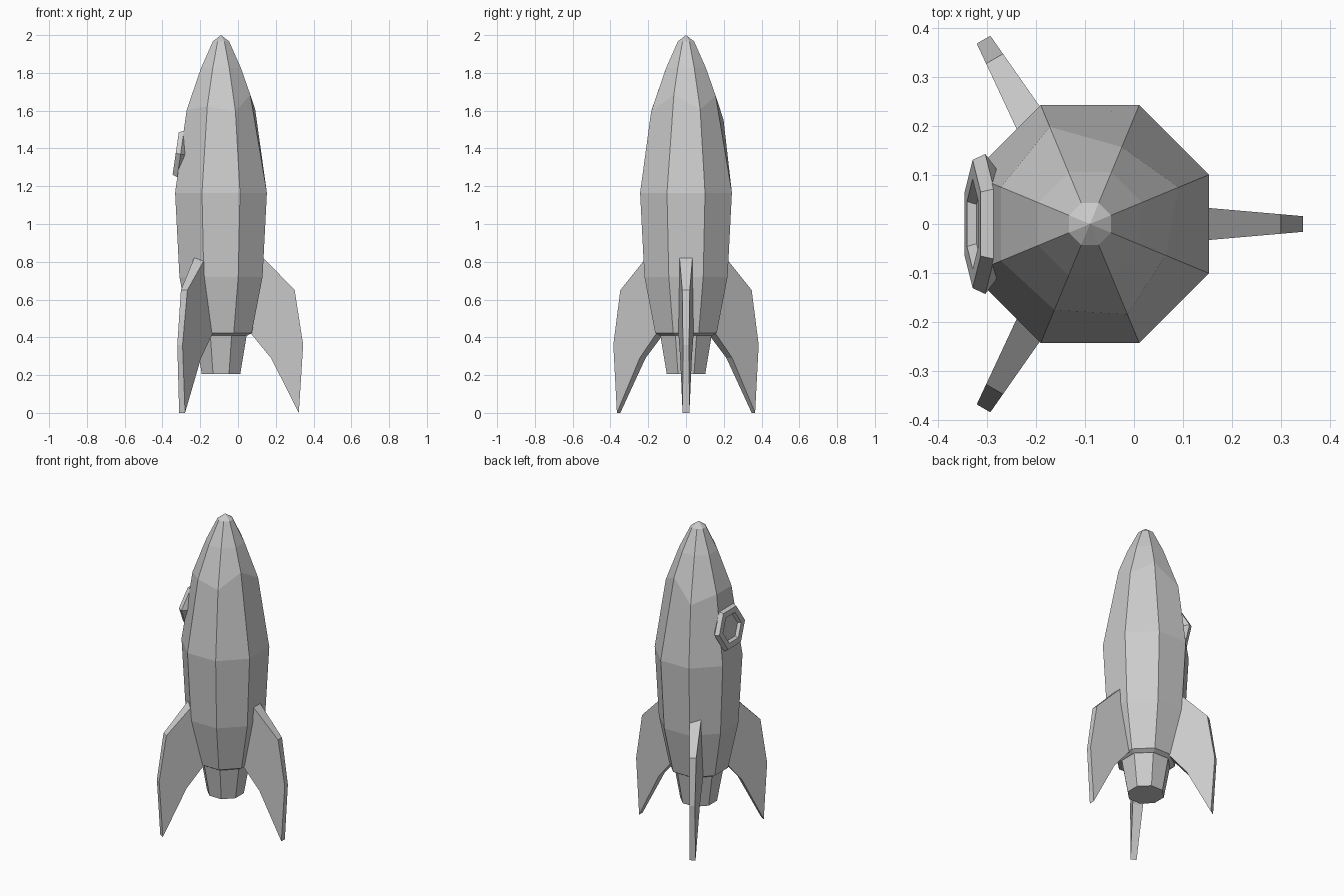
import bpy, bmesh
from math import sin, cos, radians, pi
from mathutils import Vector, Matrix

if "Cube" in bpy.data.objects:
    bpy.data.objects.remove(bpy.data.objects["Cube"])

AXIS_X = -0.09  # the hull axis sits left of the origin


def finish(name, bm, matrix):
    bmesh.ops.recalc_face_normals(bm, faces=bm.faces)
    mesh = bpy.data.meshes.new(name)
    bm.to_mesh(mesh)
    bm.free()
    obj = bpy.data.objects.new(name, mesh)
    obj.matrix_world = matrix
    bpy.context.collection.objects.link(obj)
    return obj


def loft(name, rings, matrix):
    """Bridge rings of points from one end to the other; one-point rings are tips."""
    bm = bmesh.new()
    rows = [[bm.verts.new(p) for p in ring] for ring in rings]
    for a, b in zip(rows, rows[1:]):
        n = max(len(a), len(b))
        for i in range(n):
            j = (i + 1) % n
            if len(a) == 1:
                bm.faces.new((a[0], b[i], b[j]))
            elif len(b) == 1:
                bm.faces.new((a[i], a[j], b[0]))
            else:
                bm.faces.new((a[i], a[j], b[j], b[i]))
    for row in (rows[0], rows[-1]):
        if len(row) > 2:
            bm.faces.new(row)
    return finish(name, bm, matrix)


def ring(sides, phase, r, z):
    """A polygon ring; r may be one radius or one per corner, likewise z."""
    if r == 0:
        return [(0, 0, z)]
    rs = r if isinstance(r, list) else [r] * sides
    zs = z if isinstance(z, list) else [z] * sides
    return [(rs[i] * cos(phase + 2 * pi * i / sides),
             rs[i] * sin(phase + 2 * pi * i / sides), zs[i]) for i in range(sides)]


# Hull: eight-sided, with an uneven ring of corners under the nose
to_axis = Matrix.Translation((AXIS_X, 0, 0))
corner = 1 / cos(pi / 8)
oct_ring = lambda r, z: ring(8, pi / 8, r * corner, z)
uneven_r = [0.196, 0.17, 0.215, 0.197, 0.197, 0.19, 0.2, 0.168]
uneven_z = [1.6 - (r - 0.198) * 2.8 for r in uneven_r]
hull = [oct_ring(0.14, 0.41), oct_ring(0.163, 0.424), oct_ring(0.22, 0.72),
        oct_ring(0.243, 1.165), ring(8, pi / 8, uneven_r, uneven_z),
        oct_ring(0.106, 1.825), oct_ring(0.043, 1.967), [(0, 0, 2.0)]]
loft("hull", hull, to_axis)

# Engine nozzle under the hull
loft("nozzle", [oct_ring(0.102, 0.205), oct_ring(0.136, 0.412)], to_axis)

# Three fins, thinner toward the outside: (distance from axis, height)
outline = [(0.14, 0.82), (0.225, 0.82), (0.39, 0.65), (0.435, 0.36),
           (0.412, 0.0), (0.265, 0.29), (0.16, 0.418), (0.14, 0.418)]
half = lambda r: 0.033 - (r - 0.24) * 0.087
for k in range(3):
    sides = [[(r, s * half(r), z) for r, z in outline] for s in (-1, 1)]
    loft(f"fin_{k + 1}", sides, to_axis @ Matrix.Rotation(radians(120 * k), 4, 'Z'))

# Hexagonal porthole: raised frame with a recessed pane, tilted with the hull wall
section = [(0, -0.022), (0.115, -0.022), (0.143, 0.0), (0.131, 0.026),
           (0.092, 0.026), (0.08, 0.008), (0, 0.008)]
place = Matrix.Translation((-0.304, 0, 1.37)) @ Matrix.Rotation(radians(-81.7), 4, 'Y')
loft("porthole", [ring(6, pi / 2, r, z) for r, z in section], place)
